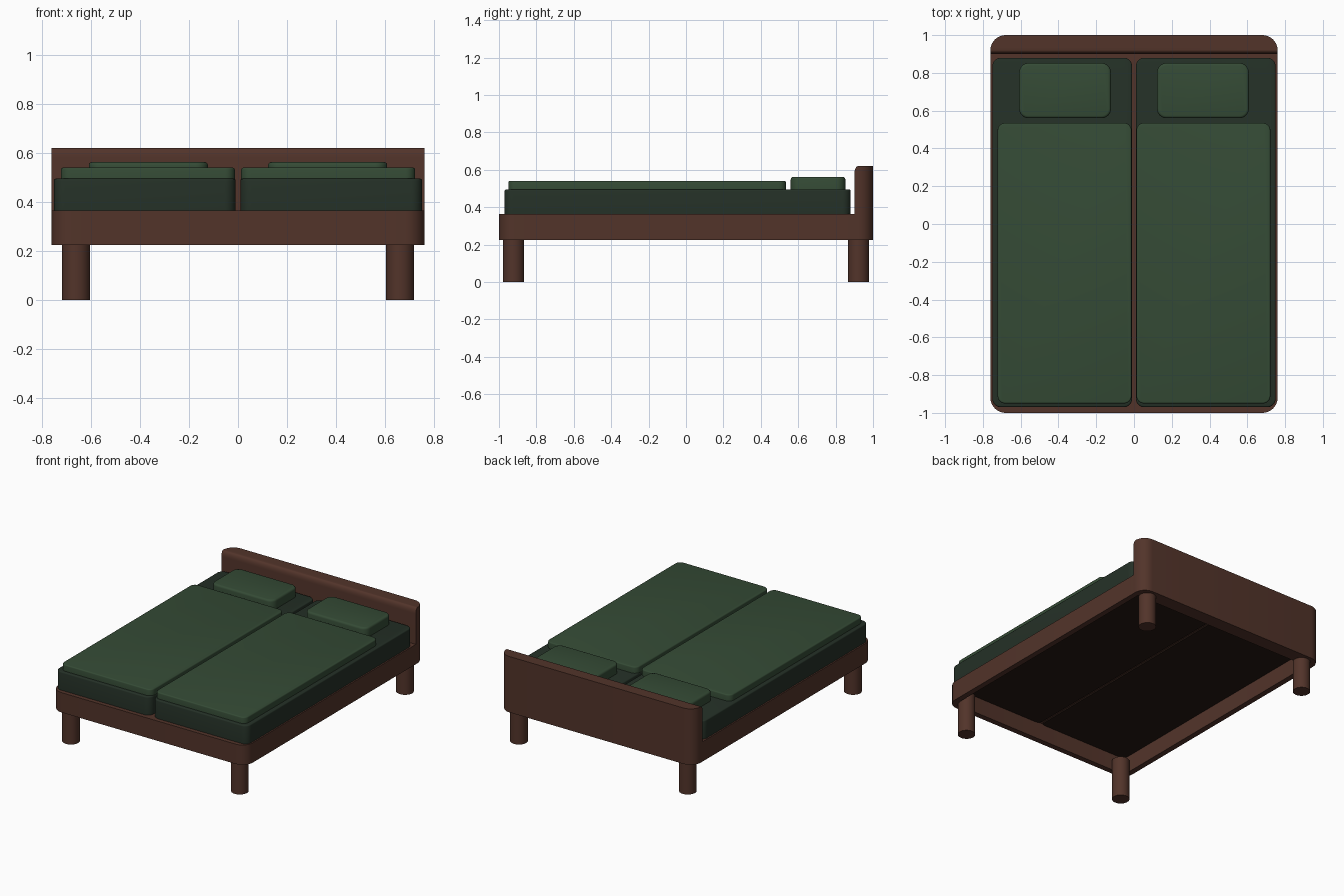
import bpy, bmesh, math

if "Cube" in bpy.data.objects:
    bpy.data.objects.remove(bpy.data.objects["Cube"])


def material(name, rgb):
    m = bpy.data.materials.new(name)
    m.diffuse_color = (*rgb, 1)
    m.use_nodes = True
    m.node_tree.nodes["Principled BSDF"].inputs["Base Color"].default_value = m.diffuse_color
    return m


WOOD = material("wood", (0.085, 0.034, 0.023))
DARK_WOOD = material("dark wood", (0.018, 0.009, 0.006))
DARK_GREEN = material("dark green", (0.018, 0.030, 0.020))
GREEN = material("green", (0.035, 0.070, 0.036))


def rounded(x0, x1, y0, y1, r, n=8):
    """Outline of a rounded rectangle, anticlockwise."""
    pts = []
    for cx, cy, a in ((x1 - r, y1 - r, 0), (x0 + r, y1 - r, 90),
                      (x0 + r, y0 + r, 180), (x1 - r, y0 + r, 270)):
        for i in range(n + 1):
            t = math.radians(a + 90 * i / n)
            pts.append((cx + r * math.cos(t), cy + r * math.sin(t)))
    return pts


def finish(bm, name, mat):
    bmesh.ops.recalc_face_normals(bm, faces=bm.faces[:])
    me = bpy.data.meshes.new(name)
    bm.to_mesh(me)
    bm.free()
    ob = bpy.data.objects.new(name, me)
    bpy.context.collection.objects.link(ob)
    me.materials.append(mat)
    bpy.ops.object.select_all(action='DESELECT')
    ob.select_set(True)
    bpy.context.view_layer.objects.active = ob
    bpy.ops.object.shade_smooth_by_angle(angle=math.radians(35))
    return ob


def prism(name, outline, z0, z1, mat, bevel=0.0, pick=lambda e: True, seg=3):
    """Extruded outline; top edges chosen by pick are rounded."""
    bm = bmesh.new()
    base = bm.faces.new([bm.verts.new((x, y, z0)) for x, y in outline])
    top = bmesh.ops.extrude_face_region(bm, geom=[base], use_keep_orig=True)['geom']
    for v in top:
        if isinstance(v, bmesh.types.BMVert):
            v.co.z = z1
    bmesh.ops.recalc_face_normals(bm, faces=bm.faces[:])
    if bevel:
        edges = [e for e in bm.edges
                 if all(v.co.z > z1 - 1e-5 for v in e.verts) and pick(e)]
        bmesh.ops.bevel(bm, geom=edges, offset=bevel, segments=seg,
                        profile=0.5, affect='EDGES')
    return finish(bm, name, mat)


# Bed frame: hollow rounded ring
bm = bmesh.new()
W = 0.04
loops = [(rounded(-0.76, 0.76, -1, 1, 0.08), 0.225),
         (rounded(-0.76, 0.76, -1, 1, 0.08), 0.365),
         (rounded(-0.76 + W, 0.76 - W, -1 + W, 1 - W, 0.05), 0.365),
         (rounded(-0.76 + W, 0.76 - W, -1 + W, 1 - W, 0.05), 0.225)]
rings = [[bm.verts.new((x, y, z)) for x, y in o] for o, z in loops]
n = len(rings[0])
for k in range(4):
    a, b = rings[k], rings[(k + 1) % 4]
    for i in range(n):
        j = (i + 1) % n
        bm.faces.new((a[i], a[j], b[j], b[i]))
finish(bm, "bed_frame", WOOD)

# Deck under the mattresses
prism("deck", rounded(-0.725, 0.725, -0.965, 0.965, 0.05), 0.35, 0.364, WOOD)

# Headboard: back end of the frame outline raised, front top edge rounded
R = 0.08
arc = [math.radians(90 * i / 8) for i in range(9)]
half = [(0.76 - R + R * math.cos(t), 1 - R + R * math.sin(t)) for t in arc]
board = [(0.76, 0.90)] + half + [(-x, y) for x, y in reversed(half)] + [(-0.76, 0.90)]
prism("headboard", board, 0.225, 0.62, WOOD, 0.04,
      lambda e: all(v.co.y < 0.9001 for v in e.verts), 6)

for s, side in ((-1, "left"), (1, "right")):
    def box(x0, x1, y0, y1, r):
        return rounded(min(s * x0, s * x1), max(s * x0, s * x1), y0, y1, r)

    # Bedding and underside panel
    prism(side + "_base_panel", box(0.01, 0.715, -0.955, 0.955, 0.03),
          0.34, 0.352, DARK_WOOD)
    prism(side + "_mattress", box(0.01, 0.75, -0.97, 0.88, 0.045),
          0.365, 0.495, DARK_GREEN, 0.008)
    prism(side + "_blanket", box(0.013, 0.722, -0.95, 0.535, 0.04),
          0.49, 0.54, GREEN, 0.008)
    prism(side + "_pillow", box(0.122, 0.608, 0.56, 0.852, 0.05),
          0.49, 0.563, GREEN, 0.014)

    # Round legs
    for y, end in ((-0.922, "front"), (0.922, "back")):
        r = 0.057
        circle = [(s * 0.66 + r * math.cos(i * math.tau / 32),
                   y + r * math.sin(i * math.tau / 32)) for i in range(32)]
        prism(f"{end}_{side}_leg", circle, 0, 0.29, WOOD)
